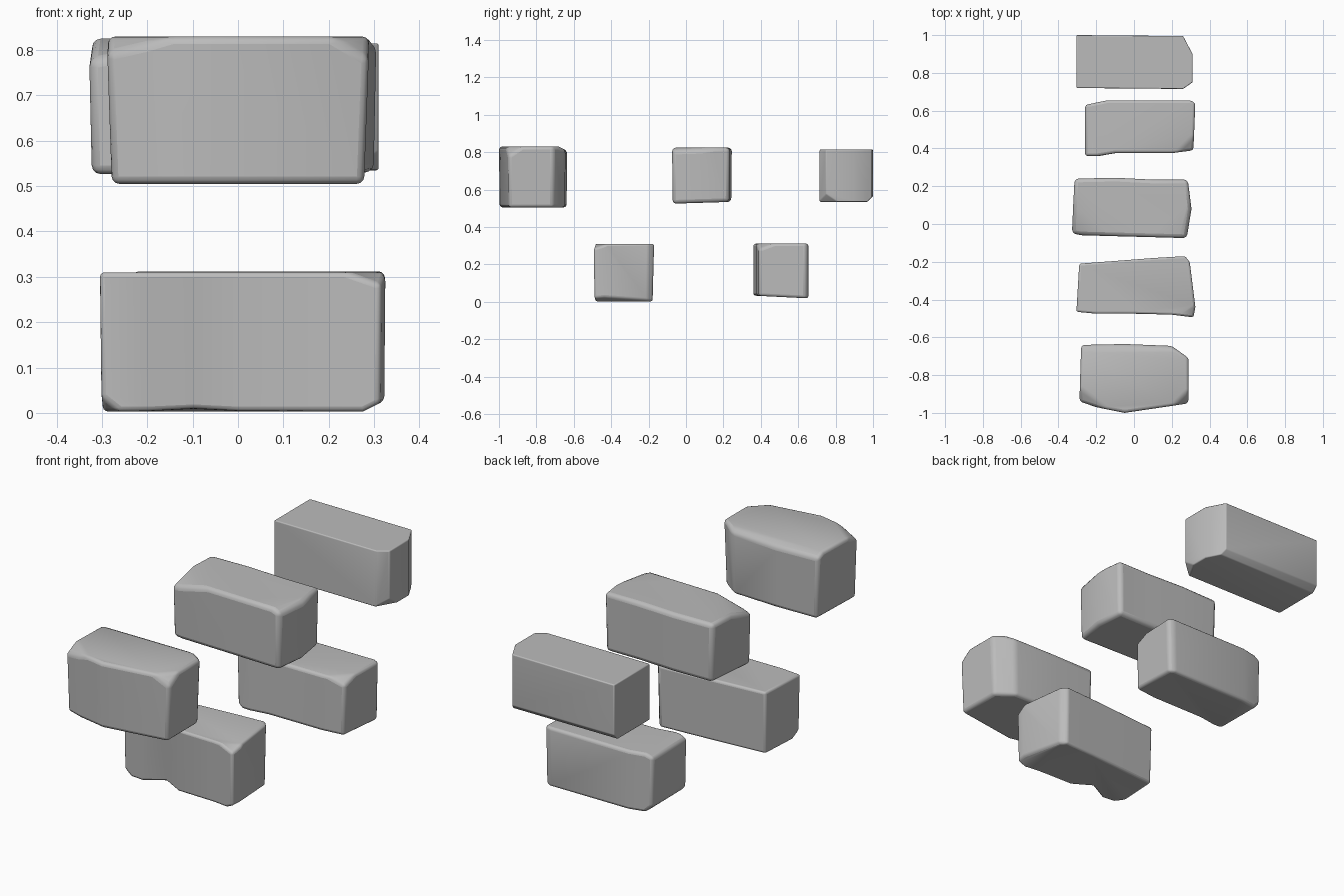
import bpy, bmesh
from mathutils import Vector

cube = bpy.data.objects.get("Cube")
if cube:
    bpy.data.objects.remove(cube, do_unlink=True)

stone = bpy.data.materials.new("grey_stone")
stone.use_nodes = True
GREY = (0.5, 0.5, 0.5, 1)
stone.diffuse_color = GREY
stone.node_tree.nodes["Principled BSDF"].inputs["Base Color"].default_value = GREY


def chip(bm, point, normal):
    """Cut a corner or edge away with a plane and cap it."""
    geom = bm.verts[:] + bm.edges[:] + bm.faces[:]
    cut = bmesh.ops.bisect_plane(bm, geom=geom, plane_co=point, plane_no=normal,
                                 clear_outer=True, dist=1e-5)
    edges = [e for e in cut["geom_cut"] if isinstance(e, bmesh.types.BMEdge)]
    if edges:
        bmesh.ops.contextual_create(bm, geom=edges)


def brick(name, plan, low, high, slope=(0, 0), taper=(1, 1), dents=(), chips=()):
    """Rough block: plan outline raised from a tilted, tapered base, then chipped."""
    bm = bmesh.new()
    n = len(plan)
    cx = sum(p[0] for p in plan) / n
    cy = sum(p[1] for p in plan) / n
    base = []
    for x, y in plan:
        bx, by = cx + (x - cx) * taper[0], cy + (y - cy) * taper[1]
        z = low + (x - cx) * slope[0] + (y - cy) * slope[1]
        base.append(bm.verts.new((bx, by, z)))
    top = [bm.verts.new((x, y, high)) for x, y in plan]
    for i, shift in dents:
        base[i].co += Vector(shift)
    bm.faces.new(base[::-1])
    bm.faces.new(top)
    for i in range(n):
        j = (i + 1) % n
        bm.faces.new((base[i], base[j], top[j], top[i]))
    for point, normal in chips:
        chip(bm, point, normal)
    bmesh.ops.recalc_face_normals(bm, faces=bm.faces[:])
    mesh = bpy.data.meshes.new(name)
    bm.to_mesh(mesh)
    bm.free()
    mesh.materials.append(stone)
    ob = bpy.data.objects.new(name, mesh)
    bpy.context.collection.objects.link(ob)
    # Worn, rounded edges
    bevel = ob.modifiers.new("worn_edges", "BEVEL")
    bevel.width = 0.02
    bevel.segments = 3
    bevel.limit_method = "ANGLE"
    bevel.angle_limit = 0.5
    bpy.ops.object.select_all(action="DESELECT")
    ob.select_set(True)
    bpy.context.view_layer.objects.active = ob
    bpy.ops.object.shade_smooth_by_angle(angle=0.9)
    return ob


# Upper row
brick("upper_front_brick",
      [(-.29, -.94), (-.2, -.97), (-.05, -1), (.29, -.95), (.29, -.71),
       (.2, -.645), (-.05, -.635), (-.28, -.64)],
      .505, .83, taper=(.96, .98),
      chips=[((-.05, -.64, .81), (0, .5, 1)), ((.27, -.94, .8), (.5, -.5, .7)),
             ((-.27, -.92, .81), (-.4, -.5, 1))])
brick("upper_middle_brick",
      [(-.33, -.05), (-.28, -.06), (.1, -.07), (.28, -.075), (.305, .08),
       (.285, .235), (.1, .235), (-.1, .245), (-.315, .24)],
      .53, .825, taper=(.98, .98), slope=(0, .03),
      chips=[((-.28, -.05, .79), (-.25, -.3, 1)), ((.28, 0, .815), (.4, -.1, 1))])
brick("upper_back_brick",
      [(-.305, .72), (.26, .715), (.31, .75), (.31, .9), (.26, .995), (-.305, 1)],
      .535, .815,
      chips=[((.29, .74, .56), (.7, -.4, -.6)), ((0, .99, .555), (0, .7, -.7))])

# Lower row
brick("lower_front_brick",
      [(-.305, -.465), (-.2, -.475), (-.1, -.475), (0, -.475), (.2, -.48),
       (.315, -.495), (.325, -.44), (.295, -.2), (.27, -.17), (.1, -.18), (-.29, -.21)],
      .003, .31, taper=(.99, .96), dents=[(2, (0, .05, .005))],
      chips=[((-.29, -.46, .025), (-.6, -.4, -.7)), ((.31, -.3, .02), (.5, 0, -1)),
             ((.29, -.47, .3), (.3, -.4, 1))])
brick("lower_back_brick",
      [(-.26, .36), (-.19, .36), (-.1, .375), (.2, .375), (.315, .39),
       (.325, .64), (.3, .655), (-.14, .655), (-.26, .63)],
      .027, .312, slope=(0, -.05), taper=(.98, 1),
      chips=[((.29, .4, .295), (.4, -.4, 1)), ((-.25, .5, .3), (-.4, 0, 1)),
             ((-.25, .5, .05), (-.7, 0, -.7))])
